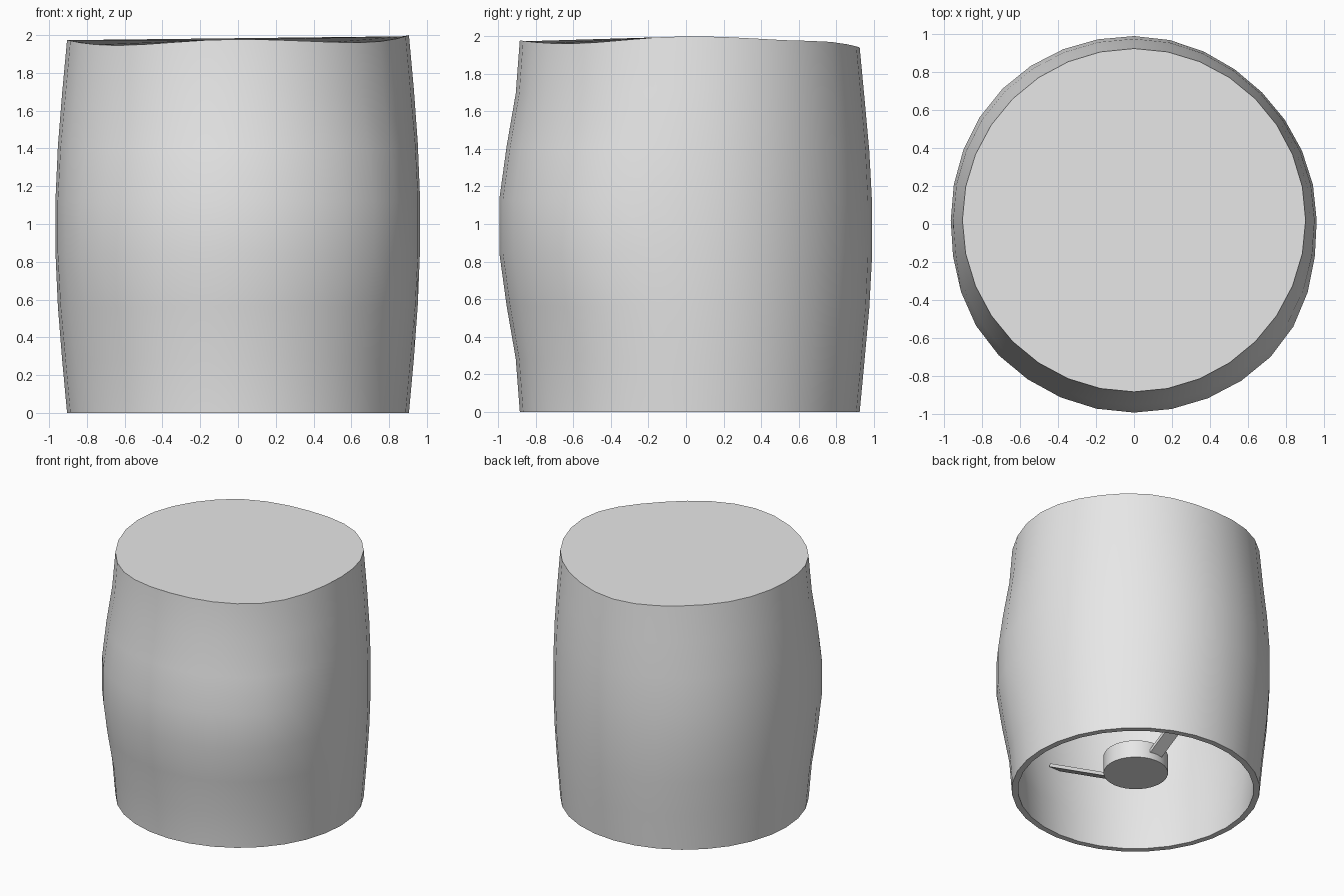
import bpy, bmesh, math
from mathutils import Matrix, Vector

cube = bpy.data.objects.get("Cube")
if cube:
    bpy.data.objects.remove(cube, do_unlink=True)

SIDES, RINGS = 32, 7
RADIUS, WALL = 0.905, 0.045
CENTRE = Vector((0, 0.02, 0))

# Values every 45 degrees, counted from +x: rim height and belly swell
RIM = (2.0, 1.975, 1.94, 1.965, 1.975, 1.945, 1.978, 1.96)
SWELL = (0.06, 0.05, 0.068, 0.078, 0.063, 0.108, 0.115, 0.12)

grey = bpy.data.materials.new("light_grey")
grey.use_nodes = True
grey.diffuse_color = (0.8, 0.8, 0.8, 1)
grey.node_tree.nodes["Principled BSDF"].inputs["Base Color"].default_value = grey.diffuse_color


def around(table, angle):
    """Smoothly blend the table values around the circle."""
    place = angle / math.tau * len(table)
    i = int(place)
    f = place - i
    f = f * f * (3 - 2 * f)
    a, b = table[i % len(table)], table[(i + 1) % len(table)]
    return a + (b - a) * f


def finish(name, bm):
    bmesh.ops.recalc_face_normals(bm, faces=bm.faces)
    mesh = bpy.data.meshes.new(name)
    bm.to_mesh(mesh)
    bm.free()
    mesh.materials.append(grey)
    obj = bpy.data.objects.new(name, mesh)
    bpy.context.collection.objects.link(obj)
    bpy.ops.object.select_all(action='DESELECT')
    obj.select_set(True)
    bpy.context.view_layer.objects.active = obj
    bpy.ops.object.shade_smooth_by_angle(angle=math.radians(30))
    return obj


def shade_ring(bm, t, inset, drop):
    """One ring of the shade at height fraction t."""
    ring = []
    for s in range(SIDES):
        angle = math.tau * s / SIDES
        swell = around(SWELL, angle)
        power = 1 + max(0, swell - 0.06) / 0.055
        r = RADIUS + swell * math.sin(math.pi * t) ** power - inset if 0 < t < 1 else RADIUS - inset
        z = t * (around(RIM, angle) - drop)
        ring.append(bm.verts.new(CENTRE + Vector((r * math.cos(angle), r * math.sin(angle), z))))
    return ring


# Shade: outer wall, closed top, inner wall and flat lower rim
bm = bmesh.new()
outer = [shade_ring(bm, i / RINGS, 0, 0) for i in range(RINGS + 1)]
inner = [shade_ring(bm, i / RINGS, WALL, WALL) for i in range(RINGS + 1)]
loops = outer[::-1] + inner
for low, high in zip(loops, loops[1:]):
    for s in range(SIDES):
        n = (s + 1) % SIDES
        bm.faces.new((low[s], low[n], high[n], high[s]))
bm.faces.new(outer[-1])
bm.faces.new(inner[-1])
finish("shade", bm)

# Hub: short disc hanging in the opening
bm = bmesh.new()
bmesh.ops.create_cone(bm, cap_ends=True, segments=SIDES, radius1=0.235, radius2=0.235,
                      depth=0.14, matrix=Matrix.Translation(CENTRE + Vector((0, 0, 0.21))))
finish("hub", bm)

# Spokes: flat bars rising from the hub to the front and back walls
for name, side in (("front_spoke", -1), ("back_spoke", 1)):
    start = CENTRE + Vector((0, side * 0.2, 0.19))
    end = CENTRE + Vector((0, side * 0.91, 0.59))
    along = end - start
    turn = along.to_track_quat('Y', 'Z').to_matrix().to_4x4()
    size = Matrix.Diagonal((0.11, along.length, 0.025, 1))
    bm = bmesh.new()
    bmesh.ops.create_cube(bm, size=1, matrix=Matrix.Translation((start + end) / 2) @ turn @ size)
    finish(name, bm)
